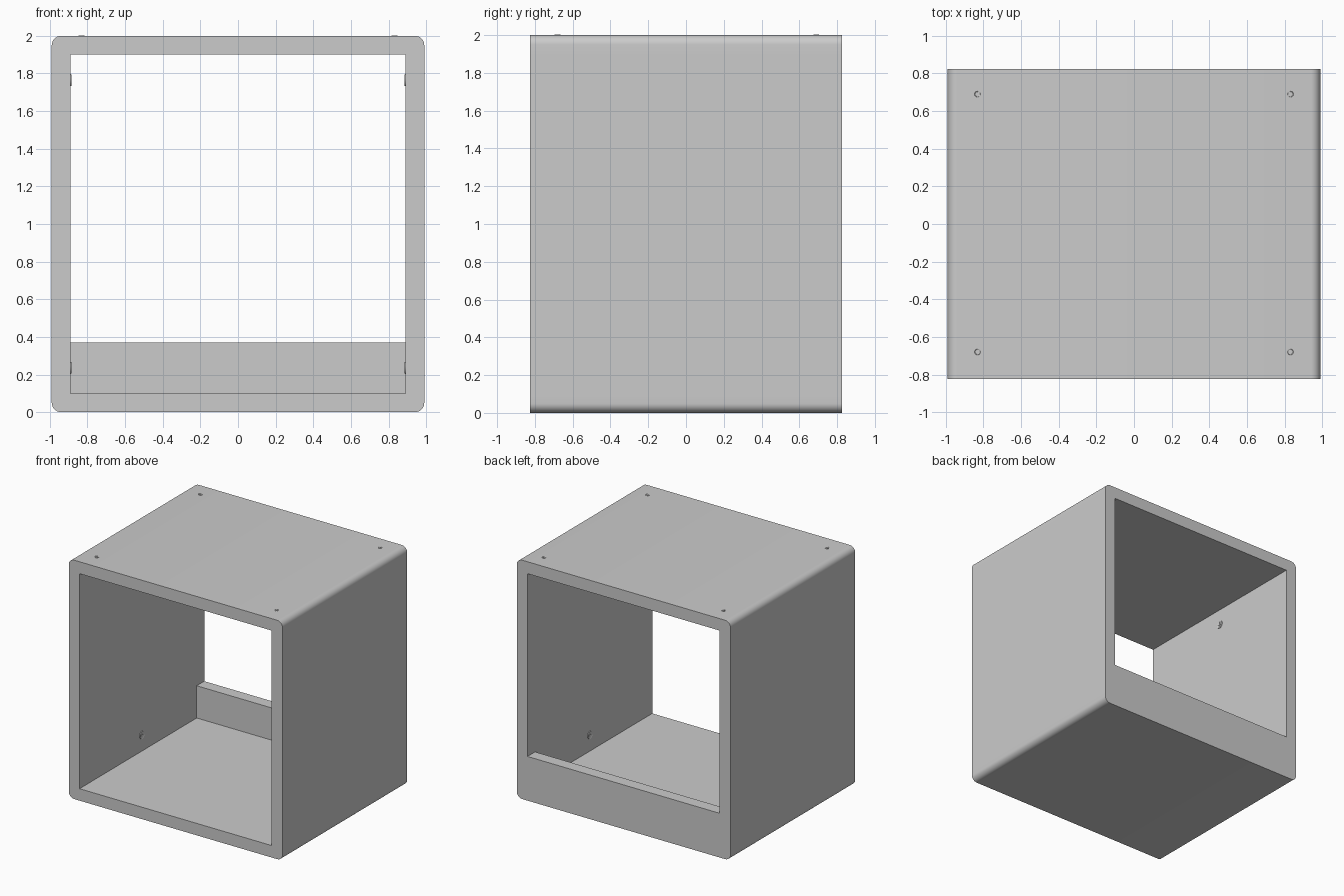
import bpy, bmesh, math
from mathutils import Matrix, Vector

if "Cube" in bpy.data.objects:
    bpy.data.objects.remove(bpy.data.objects["Cube"])

grey = bpy.data.materials.new("light_grey")
grey.diffuse_color = (0.6, 0.6, 0.6, 1)
grey.use_nodes = True
grey.node_tree.nodes["Principled BSDF"].inputs["Base Color"].default_value = grey.diffuse_color

W, D, H, T, R = 0.99, 0.825, 2.0, 0.1, 0.05


def finish(name, bm):
    bmesh.ops.recalc_face_normals(bm, faces=bm.faces)
    me = bpy.data.meshes.new(name)
    bm.to_mesh(me)
    bm.free()
    me.materials.append(grey)
    ob = bpy.data.objects.new(name, me)
    bpy.context.collection.objects.link(ob)
    return ob


def smooth(ob):
    bpy.ops.object.select_all(action='DESELECT')
    ob.select_set(True)
    bpy.context.view_layer.objects.active = ob
    bpy.ops.object.shade_smooth_by_angle(angle=math.radians(30))


def box(name, lo, hi):
    bm = bmesh.new()
    bmesh.ops.create_cube(bm, size=1)
    for v in bm.verts:
        v.co = [lo[i] if v.co[i] < 0 else hi[i] for i in range(3)]
    return finish(name, bm)


def rounded_panel(name, inner_z, outer_z):
    """Full-width panel whose two outer long edges are rounded."""
    s = 1 if outer_z > inner_z else -1
    pts = [(-W, inner_z), (W, inner_z)]
    for k in range(17):
        a = math.pi * min(k, 8) / 16 if k <= 8 else math.pi / 2 + math.pi * (k - 9) / 14
        cx = W - R if k <= 8 else -W + R
        pts.append((cx + R * math.cos(a), outer_z - s * R + s * R * math.sin(a)))
    bm = bmesh.new()
    f = bm.faces.new([bm.verts.new((x, -D, z)) for x, z in pts])
    ext = bmesh.ops.extrude_face_region(bm, geom=[f])
    bmesh.ops.translate(bm, vec=(0, 2 * D, 0),
                        verts=[g for g in ext["geom"] if isinstance(g, bmesh.types.BMVert)])
    smooth(finish(name, bm))


def screw(name, pos, normal, r):
    """Low screw head with a raised rim and a cross mark."""
    bm = bmesh.new()
    h = 0.004
    bmesh.ops.create_cone(bm, cap_ends=True, segments=20, radius1=r, radius2=r * 0.9,
                          depth=2 * h)
    cap = max(bm.faces, key=lambda f: f.calc_center_median().z)
    bmesh.ops.inset_region(bm, faces=[cap], thickness=r * 0.2, depth=-h * 0.6)
    for a, b in ((0.6, 0.12), (0.12, 0.6)):
        bmesh.ops.create_cube(bm, size=1, matrix=Matrix.Translation((0, 0, h * 0.5))
                              @ Matrix.Diagonal((2 * a * r, 2 * b * r, h, 1)))
    rot = Vector((0, 0, 1)).rotation_difference(Vector(normal)).to_matrix().to_4x4()
    bmesh.ops.transform(bm, verts=bm.verts, matrix=Matrix.Translation(pos) @ rot)
    smooth(finish(name, bm))


# Top and bottom panels
rounded_panel("top_panel", H - T, H)
rounded_panel("bottom_panel", T, 0)

# Side panels
box("left_panel", (-W, -D, T), (-W + T, D, H - T))
box("right_panel", (W - T, -D, T), (W, D, H - T))

# Low lip across the back
box("back_lip", (-W + T, D - T, T), (W - T, D, 0.37))

# Screws on the top and inside the walls
for s in (-1, 1):
    for y in (-0.68, 0.69):
        screw("top_screw", (0.832 * s, y, H - 0.002), (0, 0, 1), 0.017)
    for z in (0.235, 1.765):
        screw("wall_screw", (s * (W - T), 0, z), (-s, 0, 0), 0.034)
